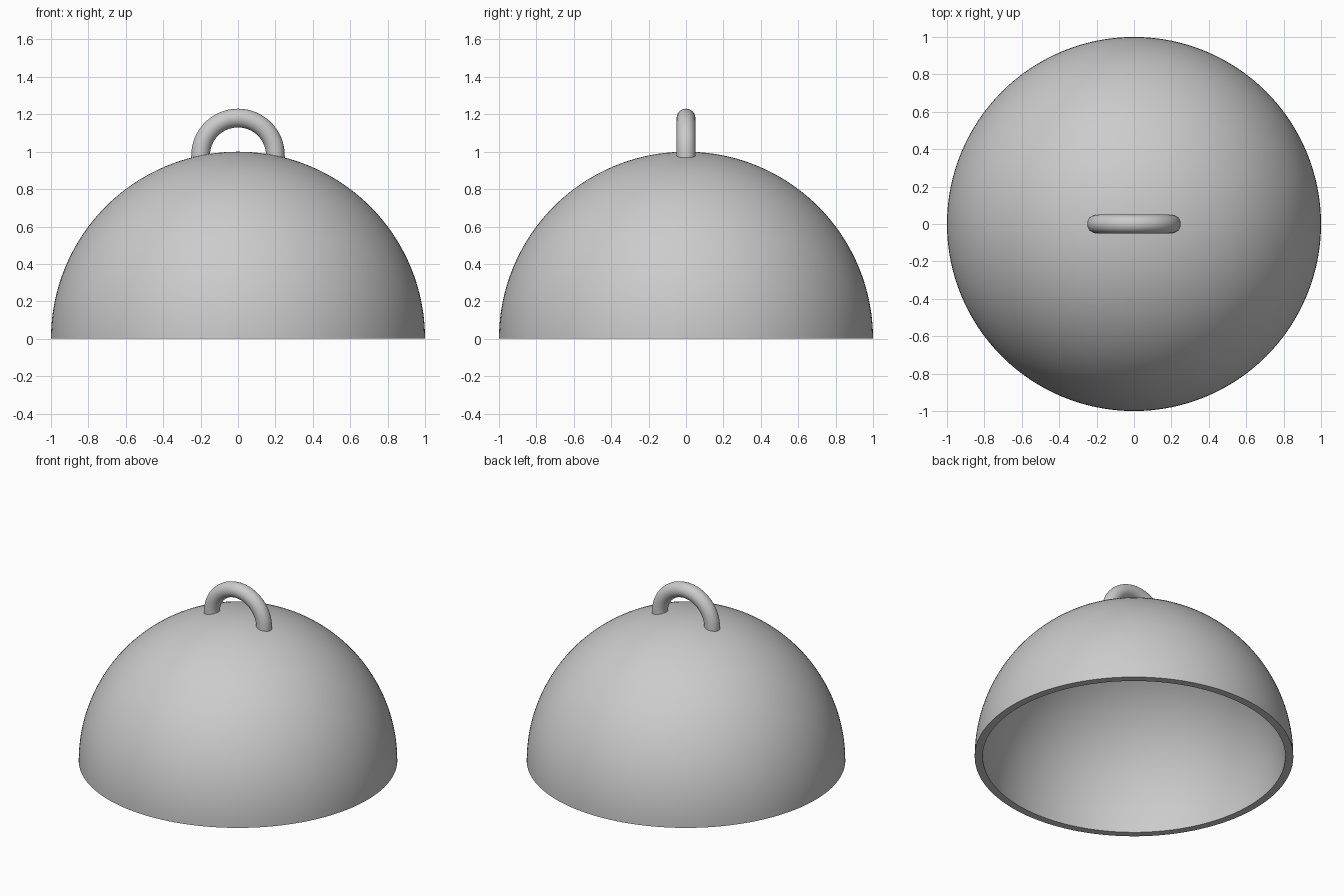
import bpy, bmesh
from math import sin, cos, pi, radians

if "Cube" in bpy.data.objects:
    bpy.data.objects.remove(bpy.data.objects["Cube"], do_unlink=True)

grey = bpy.data.materials.new("plain grey")
grey.use_nodes = True
colour = (0.6, 0.6, 0.6, 1)
grey.diffuse_color = colour
grey.node_tree.nodes["Principled BSDF"].inputs["Base Color"].default_value = colour


def finish(bm, name):
    """Turn a bmesh into a smooth, sharp-edged object."""
    bmesh.ops.remove_doubles(bm, verts=bm.verts, dist=1e-5)
    bmesh.ops.recalc_face_normals(bm, faces=bm.faces)
    mesh = bpy.data.meshes.new(name)
    bm.to_mesh(mesh)
    bm.free()
    mesh.materials.append(grey)
    obj = bpy.data.objects.new(name, mesh)
    bpy.context.collection.objects.link(obj)
    bpy.ops.object.select_all(action="DESELECT")
    obj.select_set(True)
    bpy.context.view_layer.objects.active = obj
    bpy.ops.object.shade_smooth_by_angle(angle=radians(35))
    return obj


# Hollow dome: outer arc, flat rim and inner arc spun around z
OUTER, INNER, STEPS = 1.0, 0.95, 40
angles = [i * pi / 2 / STEPS for i in range(STEPS + 1)]
profile = [(OUTER * sin(a), OUTER * cos(a)) for a in angles]
profile += [(INNER * sin(a), INNER * cos(a)) for a in reversed(angles)]

bm = bmesh.new()
verts = [bm.verts.new((x, 0, z)) for x, z in profile]
edges = [bm.edges.new(pair) for pair in zip(verts, verts[1:])]
bmesh.ops.spin(bm, geom=verts + edges, cent=(0, 0, 0), axis=(0, 0, 1),
               angle=2 * pi, steps=128, use_merge=True)
finish(bm, "dome")

# Loop handle: a round bar bent in a half circle, with feet sunk in the dome
RADIUS, BAR, CENTRE, FOOT = 0.2, 0.05, 0.98, 0.95
bm = bmesh.new()
path = [(RADIUS, FOOT, 0)]
path += [(RADIUS * cos(a), CENTRE + RADIUS * sin(a), a)
         for a in (i * pi / 32 for i in range(33))]
path.append((-RADIUS, FOOT, pi))
rings = []
for x, z, a in path:
    ring = []
    for k in range(32):
        t = 2 * pi * k / 32
        out = BAR * cos(t)
        ring.append(bm.verts.new((x + out * cos(a), BAR * sin(t), z + out * sin(a))))
    rings.append(ring)
for r, s in zip(rings, rings[1:]):
    for k in range(32):
        n = (k + 1) % 32
        bm.faces.new((r[k], r[n], s[n], s[k]))
for end in (rings[0], rings[-1]):
    bm.faces.new(end)
finish(bm, "handle")
